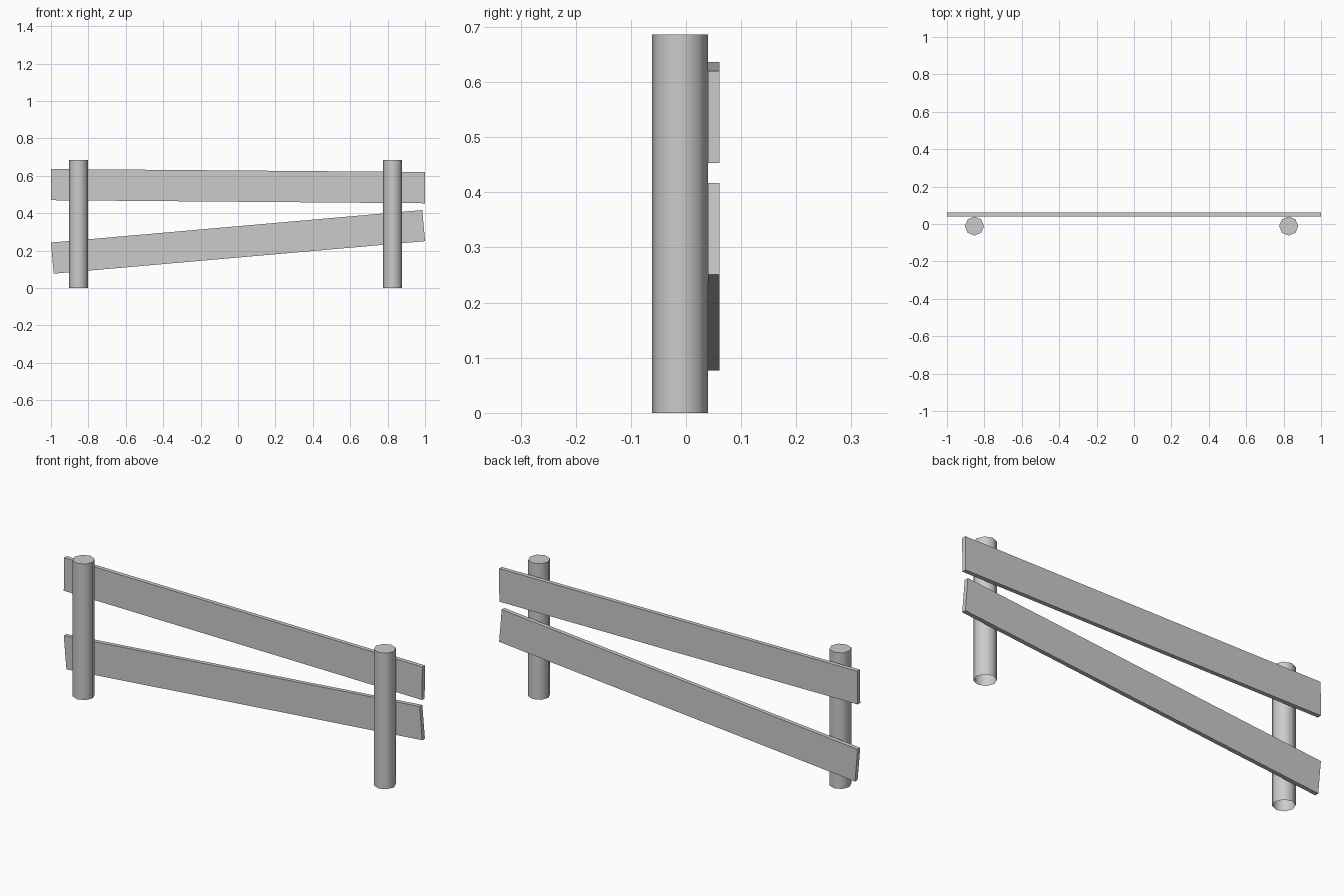
import bpy, bmesh
from math import radians
from mathutils import Matrix

if "Cube" in bpy.data.objects:
    bpy.data.objects.remove(bpy.data.objects["Cube"])

POST_R, POST_H, POST_Y = 0.051, 0.686, -0.011
BOARD_W, BOARD_T, BOARD_Y = 0.167, 0.021, 0.0505


def add_object(name, bm):
    mesh = bpy.data.meshes.new(name)
    bm.to_mesh(mesh)
    bm.free()
    ob = bpy.data.objects.new(name, mesh)
    bpy.context.collection.objects.link(ob)
    return ob


# Eight-sided post, capped on top and open where it meets the ground
def post(name, x):
    bm = bmesh.new()
    bmesh.ops.create_cone(bm, cap_ends=True, segments=8, radius1=POST_R,
                          radius2=POST_R, depth=POST_H,
                          matrix=Matrix.Translation((0, 0, POST_H / 2)))
    bm.normal_update()
    bottom = [f for f in bm.faces if f.normal.z < -0.9]
    bmesh.ops.delete(bm, geom=bottom, context='FACES_ONLY')
    ob = add_object(name, bm)
    ob.location = (x, POST_Y, 0)
    bpy.context.view_layer.objects.active = ob
    ob.select_set(True)
    bpy.ops.object.shade_smooth_by_angle(angle=radians(50))
    ob.select_set(False)


# Flat plank nailed to the back of the posts, tilted about y
def board(name, z, length, tilt):
    bm = bmesh.new()
    bmesh.ops.create_cube(bm, size=1, matrix=Matrix.Diagonal(
        (length, BOARD_T, BOARD_W, 1)))
    ob = add_object(name, bm)
    ob.location = (0, BOARD_Y, z)
    ob.rotation_euler.y = radians(-tilt)


post("left_post", -0.853)
post("right_post", 0.827)
board("upper_board", 0.545, 1.999, -0.47)
board("lower_board", 0.247, 1.993, 5.0)
